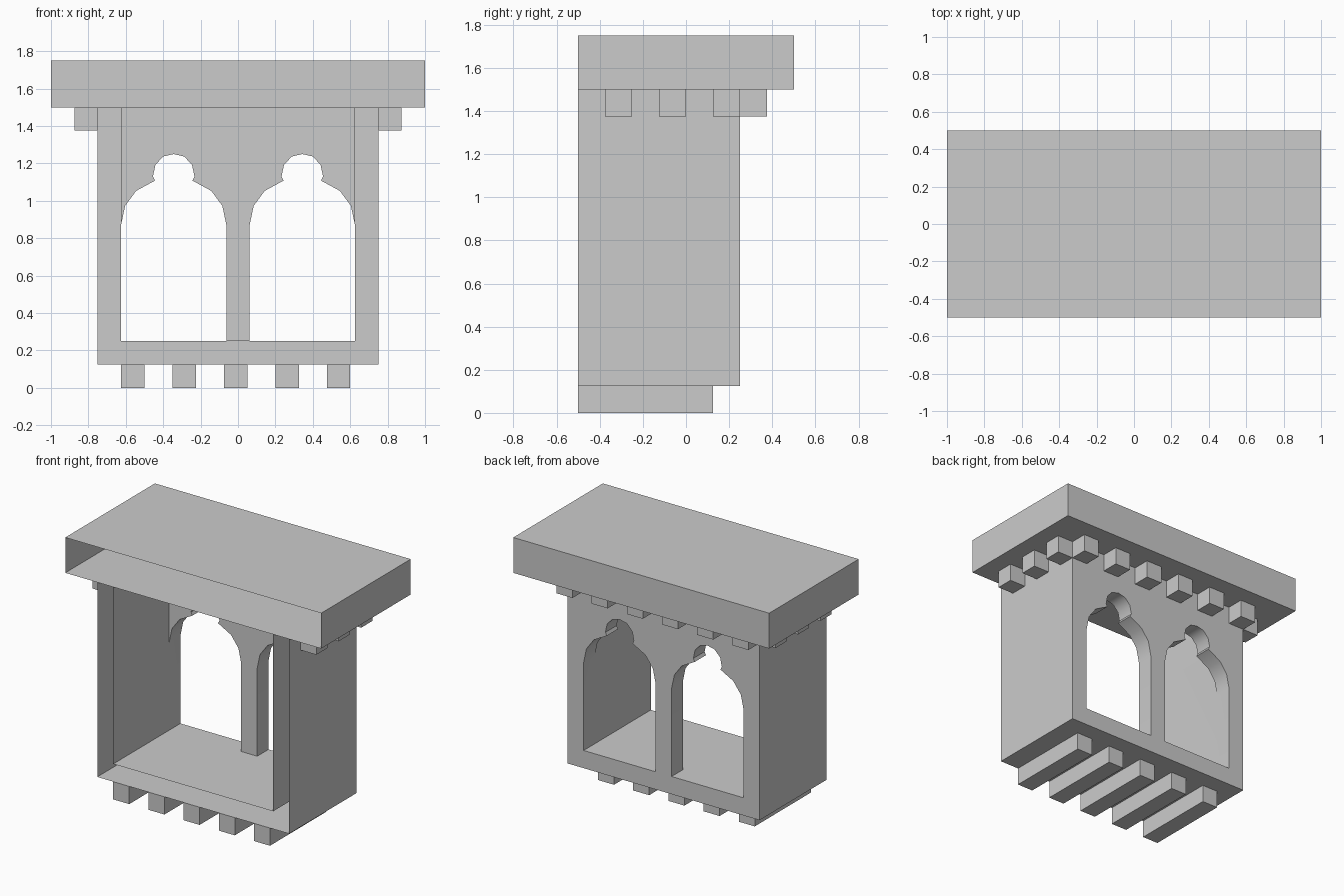
import bpy, bmesh, math

if "Cube" in bpy.data.objects:
    bpy.data.objects.remove(bpy.data.objects["Cube"])

FRONT, IN_Y, OUT_Y = -0.5, 0.125, 0.25      # open front, inner and outer back wall
IN_X, OUT_X, MULL = 0.625, 0.75, 0.0625
Z0, SILL, TOP = 0.125, 0.25, 1.5


def finish(bm, name, smooth=False):
    bmesh.ops.remove_doubles(bm, verts=bm.verts, dist=1e-5)
    bmesh.ops.recalc_face_normals(bm, faces=bm.faces)
    me = bpy.data.meshes.new(name)
    bm.to_mesh(me)
    bm.free()
    ob = bpy.data.objects.new(name, me)
    bpy.context.collection.objects.link(ob)
    if smooth:
        bpy.ops.object.select_all(action='DESELECT')
        ob.select_set(True)
        bpy.context.view_layer.objects.active = ob
        bpy.ops.object.shade_smooth_by_angle(angle=math.radians(35))
    return ob


def box(name, lo, hi, open_front=False):
    bm = bmesh.new()
    bmesh.ops.create_cube(bm, size=1)
    for v in bm.verts:
        v.co = [a if c < 0 else b for c, a, b in zip(v.co, lo, hi)]
    if open_front:
        bm.normal_update()
        bmesh.ops.delete(bm, geom=[f for f in bm.faces if f.normal.y < -0.9], context='FACES')
    return finish(bm, name)


# Half of a cusped arch: (offset from window centre, height)
half = [(0.28125, SILL), (0.28125, 0.872), (0.26, 0.973), (0.201, 1.053), (0.10, 1.108),
        (0.111, 1.13), (0.098, 1.192), (0.056, 1.237), (0, 1.25)]
SPRING = half[1][1]


def arch(cx):
    return [(cx - x, z) for x, z in half] + [(cx + x, z) for x, z in half[-2::-1]]


arches = [arch(-0.34375), arch(0.34375)]

# Balcony body: outer shell and inner room joined through the window reveals
bm = bmesh.new()


def face(pts):
    bm.faces.new([bm.verts.new(p) for p in pts])


# back wall panel around both arches, on the inner and outer side
panel = [(-IN_X, TOP)] + arches[0][1:] + arches[1][:-1] + [(IN_X, TOP)]
for y in (IN_Y, OUT_Y):
    face([(x, y, z) for x, z in panel])
# window reveals and sills
for a in arches:
    for p, q in zip(a, a[1:] + a[:1]):
        face([(p[0], IN_Y, p[1]), (q[0], IN_Y, q[1]), (q[0], OUT_Y, q[1]), (p[0], OUT_Y, p[1])])
# side walls and the outer frame strips
for s in (-1, 1):
    face([(s * OUT_X, y, z) for y, z in ((FRONT, Z0), (OUT_Y, Z0), (OUT_Y, TOP), (FRONT, TOP))])
    face([(s * IN_X, y, z) for y, z in ((FRONT, SILL), (IN_Y, SILL), (IN_Y, SPRING),
                                        (IN_Y, TOP), (FRONT, TOP))])
    face([(s * x, OUT_Y, z) for x, z in ((OUT_X, Z0), (OUT_X, TOP), (IN_X, TOP),
                                         (IN_X, SPRING), (IN_X, SILL))])
face([(x, OUT_Y, z) for x, z in ((-OUT_X, Z0), (OUT_X, Z0), (IN_X, SILL), (MULL, SILL),
                                 (-MULL, SILL), (-IN_X, SILL))])
# inner floor and underside
face([(x, y, SILL) for x, y in ((-IN_X, FRONT), (IN_X, FRONT), (IN_X, IN_Y), (MULL, IN_Y),
                                (-MULL, IN_Y), (-IN_X, IN_Y))])
face([(x, y, Z0) for x, y in ((-OUT_X, FRONT), (OUT_X, FRONT), (OUT_X, OUT_Y), (-OUT_X, OUT_Y))])
finish(bm, "balcony_body", smooth=True)

# Roof slab, hollow and open towards the building
box("roof", (-1, -0.5, TOP), (1, 0.5, 1.75), open_front=True)

# Floor beams
for i in range(5):
    x = -0.625 + 0.275 * i
    box(f"floor_beam_{i}", (x, FRONT, 0), (x + 0.125, 0.125, Z0))

# Roof brackets along the back and both sides
for i in range(6):
    x = -0.75 + 0.275 * i
    box(f"back_bracket_{i}", (x, OUT_Y, 1.375), (x + 0.125, 0.375, TOP))
for i in range(3):
    y = -0.375 + 0.25 * i
    box(f"left_bracket_{i}", (-0.875, y, 1.375), (-OUT_X, y + 0.125, TOP))
    box(f"right_bracket_{i}", (OUT_X, y, 1.375), (0.875, y + 0.125, TOP))
